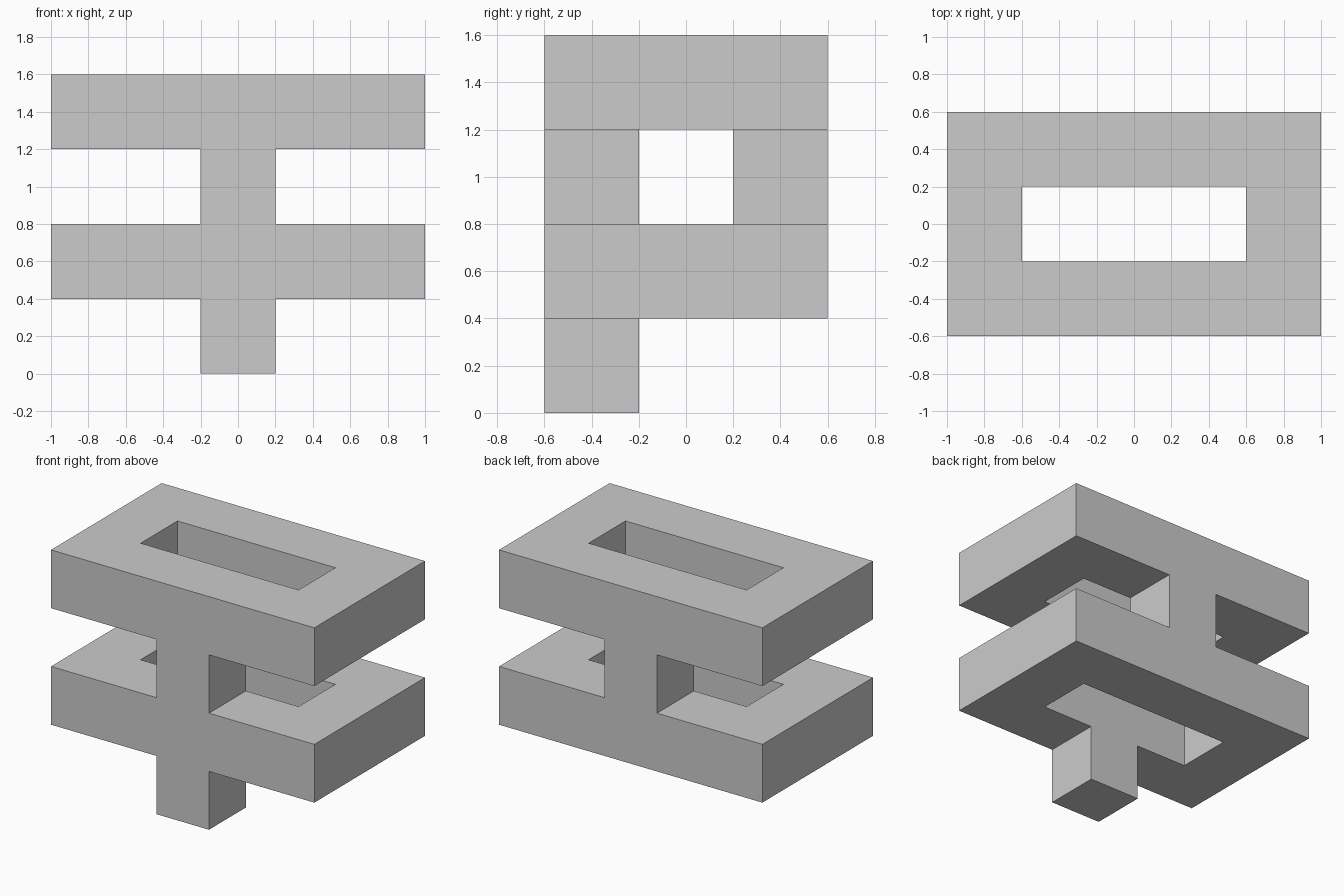
import bpy
import bmesh
from mathutils import Vector

if "Cube" in bpy.data.objects:
    bpy.data.objects.remove(bpy.data.objects["Cube"])

S = 0.4  # every part is made of cubes of this size

grey = bpy.data.materials.new("light_grey")
grey.diffuse_color = (0.6, 0.6, 0.6, 1)
grey.use_nodes = True
grey.node_tree.nodes["Principled BSDF"].inputs["Base Color"].default_value = grey.diffuse_color


def ring(level):
    """Flat 5 x 3 frame with a 3 x 1 slot through it."""
    return {(x, y, level) for x in range(-2, 3) for y in (-1, 0, 1)
            if abs(x) == 2 or y != 0}


# Foot, lower ring, front and back posts, upper ring
foot = {(0, -1, 0)}
posts = {(0, -1, 2), (0, 1, 2)}
cells = foot | ring(1) | posts | ring(3)

# Skin only the exposed sides so the parts join as one clean solid
bm = bmesh.new()
for cell in sorted(cells):
    centre = Vector(cell) * S + Vector((0, 0, S / 2))
    for axis in range(3):
        for sign in (-1, 1):
            n = Vector((0, 0, 0))
            n[axis] = sign
            if tuple(int(c + d) for c, d in zip(cell, n)) in cells:
                continue
            u = Vector((n.y, n.z, n.x))
            v = n.cross(u)
            corners = [centre + (n + a * u + b * v) * S / 2
                       for a, b in ((-1, -1), (1, -1), (1, 1), (-1, 1))]
            bm.faces.new([bm.verts.new(c) for c in corners])
bmesh.ops.remove_doubles(bm, verts=bm.verts, dist=0.001)
bmesh.ops.recalc_face_normals(bm, faces=bm.faces)

mesh = bpy.data.meshes.new("stacked_ring_frame")
bm.to_mesh(mesh)
bm.free()
mesh.materials.append(grey)
obj = bpy.data.objects.new("stacked_ring_frame", mesh)
bpy.context.collection.objects.link(obj)
